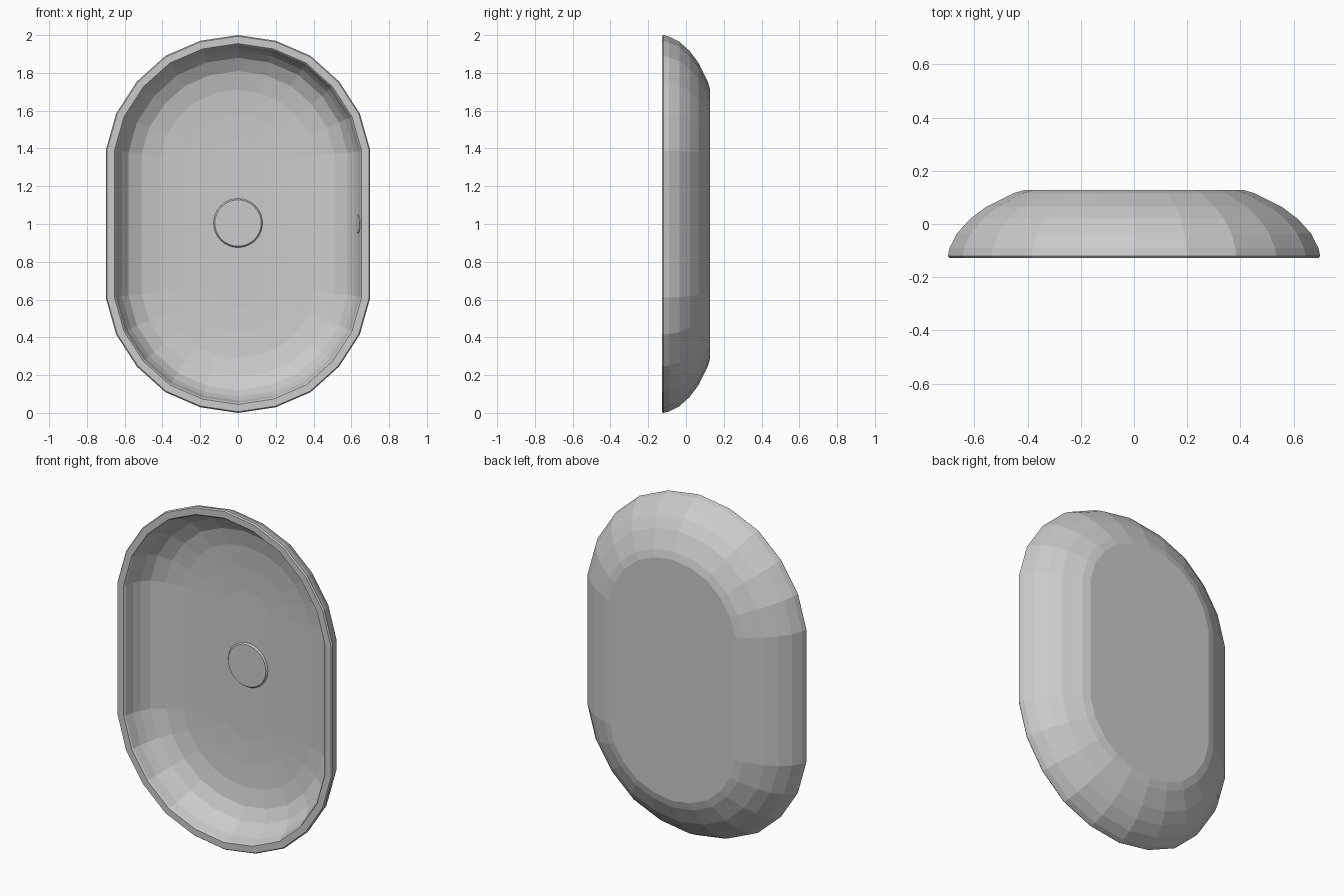
import bpy, bmesh, math
from mathutils import Matrix, Vector

if "Cube" in bpy.data.objects:
    bpy.data.objects.remove(bpy.data.objects["Cube"])

# Quarter of the rim outline, measured from the basin centre (x, z)
QUARTER = [(0.70, 0.39), (0.645, 0.585), (0.535, 0.755), (0.385, 0.89), (0.20, 0.97), (0.0, 1.0)]
# Cross-section: (inset from rim outline, y), from back plate over the rim to the bowl floor
SECTION = [(0.29, 0.128), (0.245, 0.115), (0.20, 0.092), (0.145, 0.065), (0.085, 0.02),
           (0.035, -0.035), (0.007, -0.09), (0.0, -0.12), (0.006, -0.128),
           (0.045, -0.128), (0.052, -0.12), (0.065, -0.07), (0.085, -0.03), (0.12, 0.015),
           (0.19, 0.055), (0.29, 0.077), (0.42, 0.087), (0.56, 0.093)]


def outline(inset):
    # straight sides keep their length while the end arcs shrink
    straight = 0.39 - 0.1 * inset
    sx = (0.70 - inset) / 0.70
    sz = (1.0 - inset - straight) / 0.61
    q = [(x * sx, straight + (z - 0.39) * sz) for x, z in QUARTER]
    top = q + [(-x, z) for x, z in reversed(q[:-1])]
    return top + [(-x, -z) for x, z in top]


def make_object(name, bm):
    bmesh.ops.recalc_face_normals(bm, faces=bm.faces)
    mesh = bpy.data.meshes.new(name)
    bm.to_mesh(mesh)
    bm.free()
    obj = bpy.data.objects.new(name, mesh)
    bpy.context.collection.objects.link(obj)
    return obj


def disc(name, centre, axis, radius, depth, sides):
    bm = bmesh.new()
    turn = Vector((0, 0, 1)).rotation_difference(Vector(axis)).to_matrix().to_4x4()
    bmesh.ops.create_cone(bm, cap_ends=True, segments=sides, radius1=radius,
                          radius2=radius * 0.93, depth=depth,
                          matrix=Matrix.Translation(centre) @ turn)
    return make_object(name, bm)


# Basin shell
bm = bmesh.new()
rings = [[bm.verts.new((x, y, 1 + z)) for x, z in outline(d)] for d, y in SECTION]
for a, b in zip(rings, rings[1:]):
    n = len(a)
    for i in range(n):
        j = (i + 1) % n
        bm.faces.new((a[i], a[j], b[j], b[i]))
bm.faces.new(rings[0])
bm.faces.new(rings[-1])
make_object("basin", bm)

# Drain cover in the floor, overflow cover on the right wall
disc("drain_cover", (0, 0.09, 1.005), (0, -1, 0), 0.132, 0.012, 32)
disc("overflow_cover", (0.637, -0.07, 1.0), (-1, -0.3, 0), 0.05, 0.012, 24)
